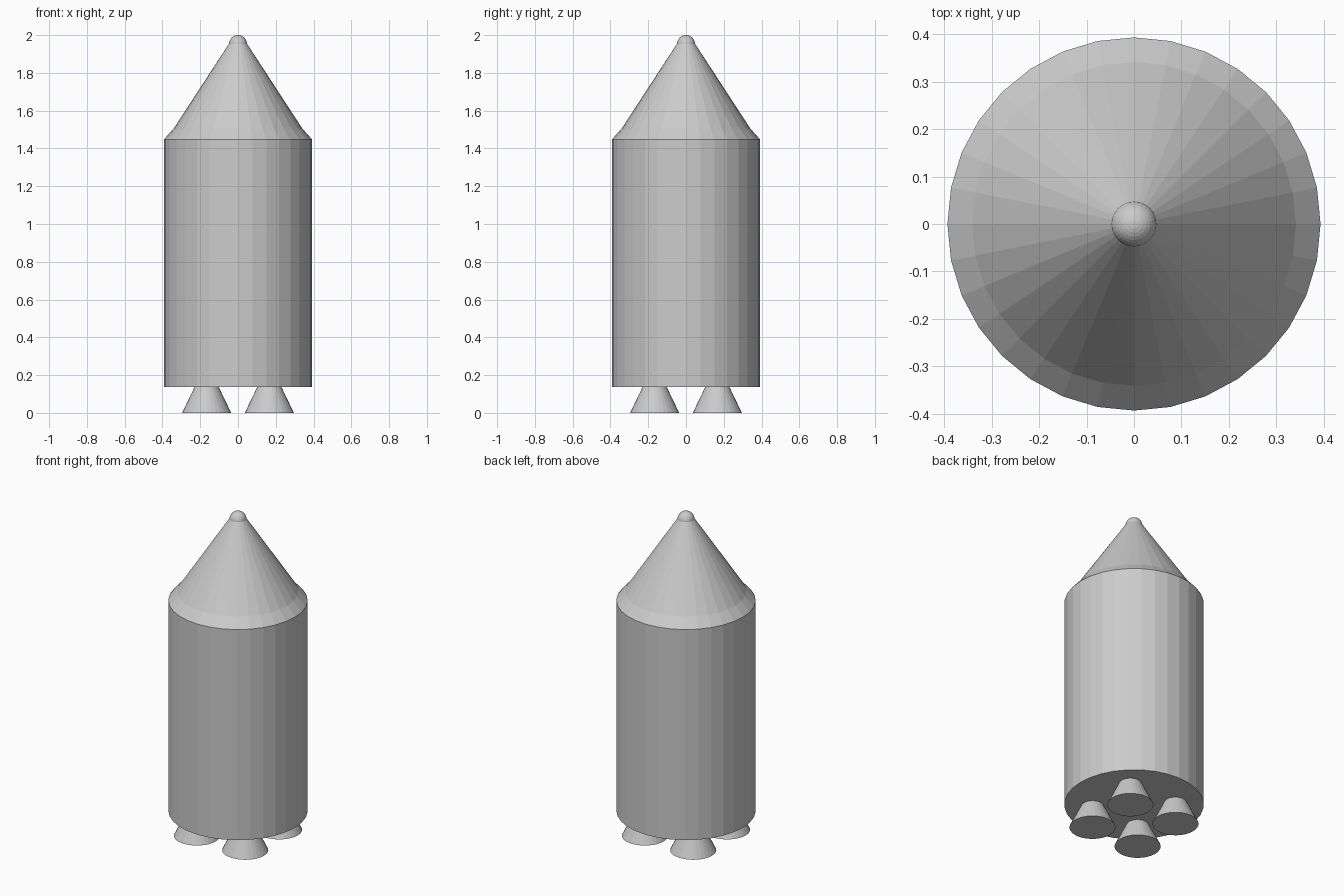
import bpy, bmesh
from math import cos, sin, pi

cube = bpy.data.objects.get("Cube")
if cube:
    bpy.data.objects.remove(cube, do_unlink=True)

# Single painted metal colour
grey = bpy.data.materials.new("light_grey")
grey.use_nodes = True
colour = (0.6, 0.6, 0.6, 1)
grey.diffuse_color = colour
grey.node_tree.nodes["Principled BSDF"].inputs["Base Color"].default_value = colour

SIDES = 32


def lathe(name, profile, centre=(0, 0)):
    """Spin (radius, height) points into a closed, flat-faced solid."""
    bm = bmesh.new()
    rings = [[bm.verts.new((r * cos(2 * pi * i / SIDES), r * sin(2 * pi * i / SIDES), z))
              for i in range(SIDES)] for r, z in profile]
    for low, high in zip(rings, rings[1:]):
        for i in range(SIDES):
            j = (i + 1) % SIDES
            bm.faces.new((low[i], low[j], high[j], high[i]))
    bm.faces.new(rings[0][::-1])
    bm.faces.new(rings[-1])
    mesh = bpy.data.meshes.new(name)
    bm.to_mesh(mesh)
    bm.free()
    mesh.materials.append(grey)
    obj = bpy.data.objects.new(name, mesh)
    obj.location = (*centre, 0)
    bpy.context.collection.objects.link(obj)
    return obj


# Tank body and nose cone with a shallow shoulder
lathe("body", [(0.393, 0.137), (0.393, 1.447)])
lathe("nose_cone", [(0.393, 1.447), (0.341, 1.505), (0.044, 1.96)])

# Rounded tip
bpy.ops.mesh.primitive_uv_sphere_add(segments=32, ring_count=16, radius=0.048,
                                     location=(0, 0, 1.952))
tip = bpy.context.object
tip.name = "nose_tip"
tip.data.materials.append(grey)
bpy.ops.object.shade_flat()

# Four engine nozzles
for side, x in (("left", 0.166), ("right", -0.166)):
    for end, y in (("front", -0.166), ("back", 0.166)):
        lathe(f"{end}_{side}_nozzle", [(0.13, 0), (0.064, 0.137)], (x, y))
